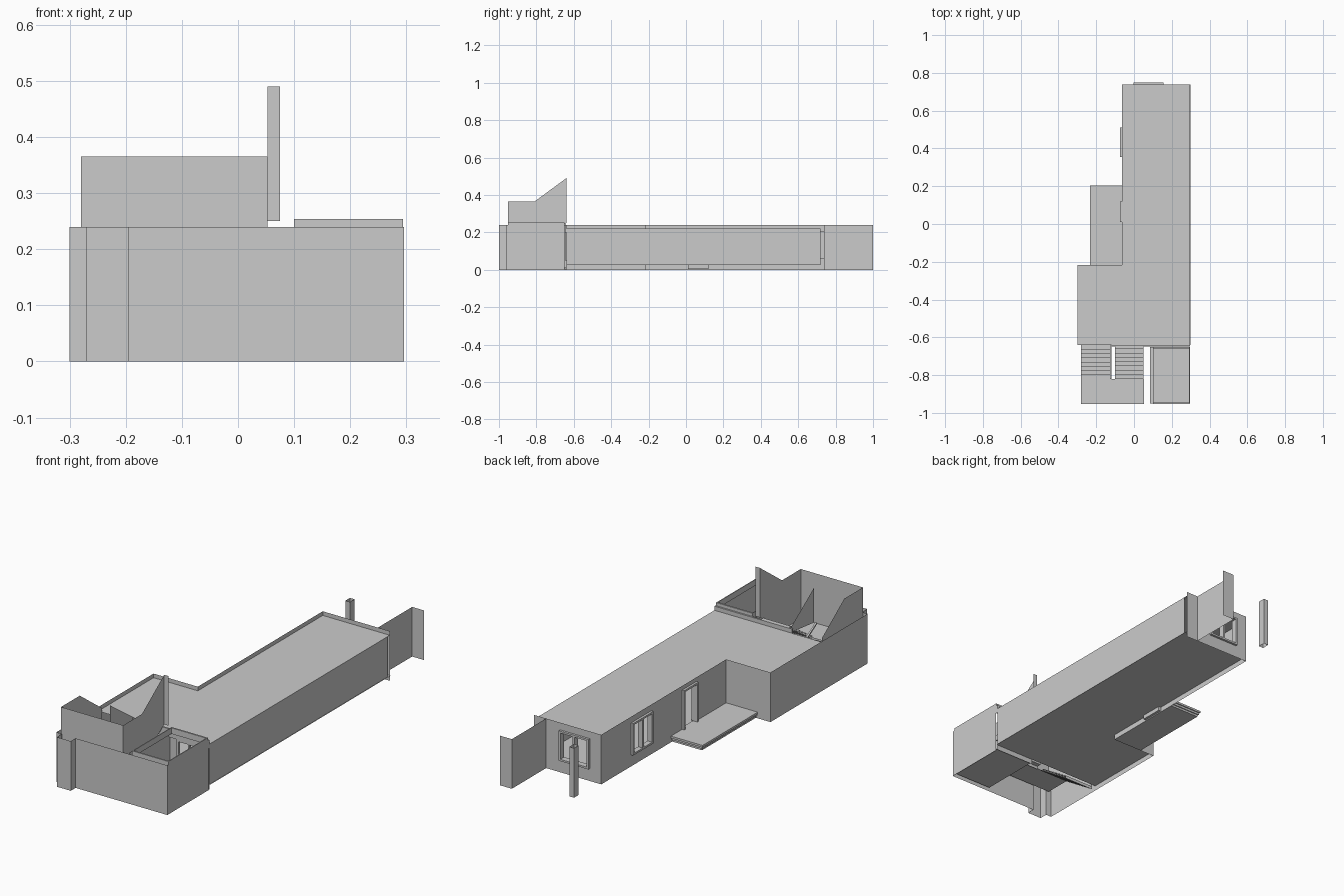
import bpy

if "Cube" in bpy.data.objects:
    bpy.data.objects.remove(bpy.data.objects["Cube"])

def mesh(name, verts, faces):
    me = bpy.data.meshes.new(name)
    me.from_pydata(verts, [], faces)
    ob = bpy.data.objects.new(name, me)
    bpy.context.collection.objects.link(ob)
    return ob

def box(name, x0, x1, y0, y1, z0, z1, capped=True):
    v = [(x, y, z) for z in (z0, z1) for x, y in ((x0, y0), (x1, y0), (x1, y1), (x0, y1))]
    f = [(0, 1, 5, 4), (1, 2, 6, 5), (2, 3, 7, 6), (3, 0, 4, 7)]
    if capped:
        f += [(3, 2, 1, 0), (4, 5, 6, 7)]
    return mesh(name, v, f)

def flat(name, pts, z):
    """Horizontal sheet."""
    return mesh(name, [(x, y, z) for x, y in pts], [tuple(range(len(pts)))])

def side(name, x, pts):
    """Upright sheet in the y-z plane."""
    return mesh(name, [(x, y, z) for y, z in pts], [tuple(range(len(pts)))])

def wall(name, a, b, z0=0.0, z1=0.24, holes=()):
    """Sheet wall from a to b with rectangular holes (t0, t1, z0, z1), t in 0..1."""
    ts = sorted({0, 1} | {t for h in holes for t in h[:2]})
    zs = sorted({z0, z1} | {z for h in holes for z in h[2:]})
    v = [(a[0] + (b[0] - a[0]) * t, a[1] + (b[1] - a[1]) * t, z) for z in zs for t in ts]
    n, f = len(ts), []
    for j in range(len(zs) - 1):
        for i in range(n - 1):
            t, z = (ts[i] + ts[i + 1]) / 2, (zs[j] + zs[j + 1]) / 2
            if not any(h[0] < t < h[1] and h[2] < z < h[3] for h in holes):
                k = j * n + i
                f.append((k, k + 1, k + n + 1, k + n))
    return mesh(name, v, f)

def frame(name, axis, pos, depth, u0, u1, z0, z1, mullion=True, sill=True, w=0.009):
    """Window or door frame bars; axis is the direction the opening runs along."""
    bars = [(u0, u0 + w, z0, z1), (u1 - w, u1, z0, z1), (u0, u1, z1 - w, z1)]
    if sill:
        bars.append((u0, u1, z0, z0 + w))
    if mullion:
        m = (u0 + u1) / 2
        bars.append((m - w / 2, m + w / 2, z0, z1))
    for i, (p, q, r, s) in enumerate(bars):
        d = (pos, pos + depth)
        args = (p, q, *d, r, s) if axis == 'x' else (*d, p, q, r, s)
        box(f"{name}_{i}", *args)

L, R, XM, B, F = -0.30, 0.296, -0.063, 0.738, -0.64   # main plan lines
WB = -0.217                                           # back of the wide wing

# raised floor and roof sheets
def plan(r):
    return [(L, F), (r, F), (r, B), (XM, B), (XM, WB), (L, WB)]
flat("floor", plan(0.30), 0.025)
flat("roof", plan(R), 0.22)

# house walls, rising above the roof as a parapet on the left and back
def ty(y):
    return (B - y) / (B - WB)
wall("left_wall", (XM, B), (XM, WB), holes=[(ty(0.51), ty(0.36), 0.06, 0.205),
                                            (ty(0.12), ty(0.01), 0.0, 0.215)])
wall("wing_back_wall", (XM, WB), (L, WB))
wall("wing_left_wall", (L, WB), (L, -0.96))
wall("back_wall", (R, B), (XM, B),
     holes=[((R - 0.155) / (R - XM), R / (R - XM), 0.065, 0.20)])
for i, (y0, y1) in enumerate([(F, -0.53), (-0.53, -0.23), (-0.23, 0.72)]):
    wall(f"right_wall_{i}", (R, y0), (R, y1), 0.025, 0.22)

# windows and terrace door
frame("left_window", 'y', -0.074, 0.025, 0.355, 0.51, 0.055, 0.21)
frame("terrace_door", 'y', -0.074, 0.03, 0.01, 0.12, 0.03, 0.22, False, False)
frame("back_window", 'x', 0.72, 0.029, -0.002, 0.157, 0.06, 0.205)

# layered terrace with a threshold under the door
for i in range(3):
    s = (2 - i) * 0.005
    box(f"terrace_slab_{i}", -0.232 + s, XM, WB, 0.205 - s, 0.01 * i, 0.01 * i + 0.01)
box("door_threshold", XM, -0.05, 0.01, 0.12, 0.005, 0.03)

# back screen wall and hollow post
wall("screen_wall", (0.232, B), (0.232, 1.0))
wall("screen_wall_return", (0.232, 1.0), (R, 1.0))
box("post", -0.045, -0.02, 0.885, 0.92, 0.0, 0.24, False)

# street front walls with a shallow bay at the left corner
wall("front_corner_wall", (L, -0.96), (-0.27, -0.96))
wall("front_bay_left_return", (-0.27, -0.96), (-0.27, -1.0))
wall("front_bay", (-0.27, -1.0), (-0.195, -1.0))
wall("front_bay_right_return", (-0.195, -1.0), (-0.195, -0.963))
wall("front_wall", (-0.195, -0.963), (R, -0.963))

# light well at the right front
wall("well_right_wall", (R, -0.963), (R, -0.65))
wall("well_left_wall", (0.085, -0.95), (0.085, F), 0.01)
wall("well_house_wall", (0.085, F), (R, F), 0.0, 0.24, [(0.2, 0.8, 0.05, 0.20)])
frame("well_window", 'x', F - 0.008, 0.012, 0.125, 0.255, 0.05, 0.20)
flat("well_floor", [(0.085, -0.95), (R, -0.95), (R, -0.65), (0.085, -0.65)], 0.01)
for i, (x0, x1, y0, y1) in enumerate([(0.1, 0.294, -0.952, -0.945), (0.1, 0.294, -0.658, -0.65),
                                      (0.1, 0.104, -0.945, -0.658), (0.29, 0.294, -0.945, -0.658)]):
    box(f"well_coping_{i}", x0, x1, y0, y1, 0.225, 0.254)
box("front_lintel", -0.12, R, F - 0.008, F, 0.20, 0.24)

# staircase: lower flight on the left, half landing, upper flight on the right
N, Y0, Y1, MID = 8, -0.64, -0.82, 0.125
def flight(name, x0, x1, ya, yb, za):
    prof = []
    for i in range(N):
        y, yn = ya + (yb - ya) * i / N, ya + (yb - ya) * (i + 1) / N
        z = za + 0.12 * (i + 1) / N
        prof += [(y, za + 0.12 * i / N), (y, z), (yn, z)]
    n = len(prof)
    v = [(x, y, z) for x in (x0, x1) for y, z in prof]
    mesh(name, v, [(i, i + 1, n + i + 1, n + i) for i in range(n - 1)])
flight("lower_flight", -0.28, -0.12, Y0, Y1, 0.0)
flight("upper_flight", -0.10, 0.05, Y1, Y0, 0.12)
flat("landing", [(-0.28, -0.953), (0.053, -0.953), (0.053, Y1), (-0.28, Y1)], MID)

# stair enclosure walls follow the slope of each flight
wall("stair_front_wall", (-0.28, -0.953), (0.053, -0.953), MID, 0.365)
side("stair_left_wall", -0.28, [(-0.953, MID), (Y1, MID), (Y0, 0.0), (Y0, 0.24), (-0.81, 0.365), (-0.953, 0.365)])
side("stair_right_wall", 0.053, [(-0.953, MID), (Y1, MID), (Y0, 0.25), (Y0, 0.49), (-0.81, 0.365), (-0.953, 0.365)])
wall("stair_end_fin", (0.053, Y0), (0.075, Y0), 0.25, 0.49)
side("stair_middle_guard", -0.11, [(-0.82, 0.20), (-0.82, 0.367), (Y0, 0.24), (Y0, 0.22)])

# handrail beside the lower flight
w, x = 0.004, -0.122
v = [(x + a, y, z + b) for y, z in ((Y0, 0.09), (Y1, 0.20)) for a, b in ((-w, -w), (w, -w), (w, w), (-w, w))]
mesh("lower_rail", v, [(0, 1, 5, 4), (1, 2, 6, 5), (2, 3, 7, 6), (3, 0, 4, 7), (3, 2, 1, 0), (4, 5, 6, 7)])
